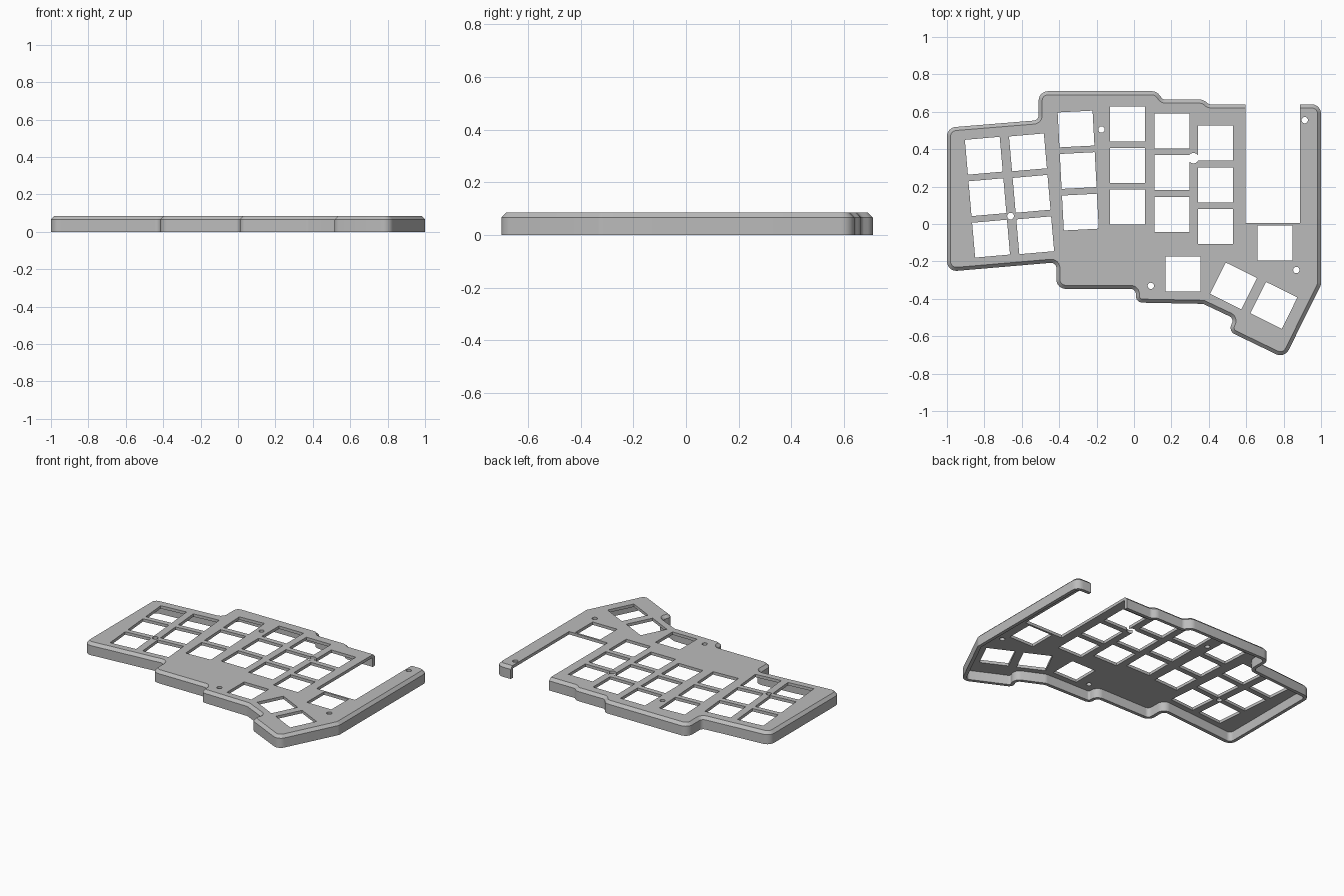
import bpy, bmesh, math
from mathutils import Vector, Matrix

cube = bpy.data.objects.get("Cube")
if cube:
    bpy.data.objects.remove(cube, do_unlink=True)

HEIGHT, SHOULDER, CHAMFER, WALL = 0.085, 0.066, 0.019, 0.023
KEY = 0.187

grey = bpy.data.materials.new("case grey")
grey.use_nodes = True
grey.diffuse_color = (0.5, 0.5, 0.5, 1)
grey.node_tree.nodes["Principled BSDF"].inputs["Base Color"].default_value = (0.5, 0.5, 0.5, 1)

# Case outline, counter-clockwise from the back left corner
OUTLINE = [(-1, .515), (-1, -.255), (-.415, -.205), (-.415, -.347), (.01, -.347),
           (.01, -.42), (.37, -.427), (.535, -.505), (.505, -.573), (.805, -.718),
           (1, -.325), (1, .64), (.4, .64), (.37, .665), (.155, .665),
           (.12, .71), (-.51, .71), (-.51, .555)]


def rounded(points, steps=6):
    """Replace each corner by an arc, tighter on inside corners."""
    out = []
    pts = [Vector(p) for p in points]
    for i, p in enumerate(pts):
        a, b = pts[i - 1] - p, pts[(i + 1) % len(pts)] - p
        u, v = a.normalized(), b.normalized()
        convex = (-u).x * v.y - (-u).y * v.x > 0
        turn = (-u).angle(v)
        reach = min((.05 if convex else .028) * math.tan(turn / 2),
                    .48 * a.length, .48 * b.length)
        radius = reach / math.tan(turn / 2)
        centre = p + (u + v).normalized() * radius / math.cos(turn / 2)
        start = p + u * reach - centre
        sign = 1 if convex else -1
        for k in range(steps + 1):
            out.append(centre + Matrix.Rotation(sign * turn * k / steps, 2) @ start)
    return out


def inset(points, d):
    """Move a loop inwards by d with mitred corners."""
    out = []
    for i, p in enumerate(points):
        e = (p - points[i - 1]).normalized()
        f = (points[(i + 1) % len(points)] - p).normalized()
        n, m = Vector((-e.y, e.x)), Vector((-f.y, f.x))
        out.append(p + (n + m) * d / (1 + n.dot(m)))
    return out


def make_object(name, bm):
    bmesh.ops.recalc_face_normals(bm, faces=bm.faces)
    mesh = bpy.data.meshes.new(name)
    bm.to_mesh(mesh)
    bm.free()
    obj = bpy.data.objects.new(name, mesh)
    bpy.context.collection.objects.link(obj)
    mesh.materials.append(grey)
    return obj


# Hollow shell: plate ceiling, inner wall, rim, outer wall, chamfer, plate top
edge = rounded(OUTLINE)
levels = [(WALL, SHOULDER - .001), (WALL, 0), (0, 0), (0, SHOULDER), (CHAMFER, HEIGHT)]
bm = bmesh.new()
rings = [[bm.verts.new((p.x, p.y, z)) for p in inset(edge, d)] for d, z in levels]
for lo, hi in zip(rings, rings[1:]):
    for i in range(len(lo)):
        bm.faces.new((lo[i - 1], lo[i], hi[i], hi[i - 1]))
bm.faces.new(rings[0])
bm.faces.new(rings[-1])
case = make_object("keyboard_case", bm)


def box(bm, x, y, w, d, angle=0):
    mat = (Matrix.Translation((x, y, .05)) @ Matrix.Rotation(math.radians(angle), 4, 'Z')
           @ Matrix.Diagonal((w, d, .4, 1)))
    bmesh.ops.create_cube(bm, size=1, matrix=mat)


# Key openings: columns of three (top x, top y, tilt), then thumb keys
COLUMNS = [(-.803, .365, 5), (-.567, .383, 5), (-.310, .508, 3),
           (-.034, .535, 0), (.202, .497, 0), (.437, .432, 0)]
THUMBS = [(.262, -.268, 0), (.755, -.102, 0), (.532, -.331, -26.5), (.748, -.435, -26.5)]
bm = bmesh.new()
for x, y, tilt in COLUMNS:
    t = math.radians(tilt)
    for row in range(3):
        step = .2225 * row
        box(bm, x + step * math.sin(t), y - step * math.cos(t), KEY, KEY, tilt)
for x, y, tilt in THUMBS:
    box(bm, x, y, KEY, KEY, tilt)
# Open bay for the controller, cut through the back wall
box(bm, .7415, .405, .293, .8)
key_cutter = make_object("key_cutter", bm)

# Screw holes, with a wider one between two keys
HOLES = [(-.174, .505, .017), (-.66, .042, .018), (.09, -.331, .017),
         (.868, -.246, .017), (.913, .555, .017), (.318, .352, .028)]
bm = bmesh.new()
for x, y, r in HOLES:
    bmesh.ops.create_cone(bm, cap_ends=True, segments=24, radius1=r, radius2=r, depth=.4,
                          matrix=Matrix.Translation((x, y, .05)))
hole_cutter = make_object("hole_cutter", bm)

for cutter in (key_cutter, hole_cutter):
    cutter.hide_render = True
    mod = case.modifiers.new(cutter.name, 'BOOLEAN')
    mod.operation, mod.solver, mod.object = 'DIFFERENCE', 'EXACT', cutter

# Bake the cuts and drop the cutters
bpy.context.view_layer.update()
cut = bpy.data.meshes.new_from_object(case.evaluated_get(bpy.context.evaluated_depsgraph_get()))
case.modifiers.clear()
case.data = cut
cut.materials.clear()
cut.materials.append(grey)
for cutter in (key_cutter, hole_cutter):
    bpy.data.objects.remove(cutter, do_unlink=True)

bpy.ops.object.select_all(action='DESELECT')
case.select_set(True)
bpy.context.view_layer.objects.active = case
bpy.ops.object.shade_smooth_by_angle(angle=math.radians(30))
